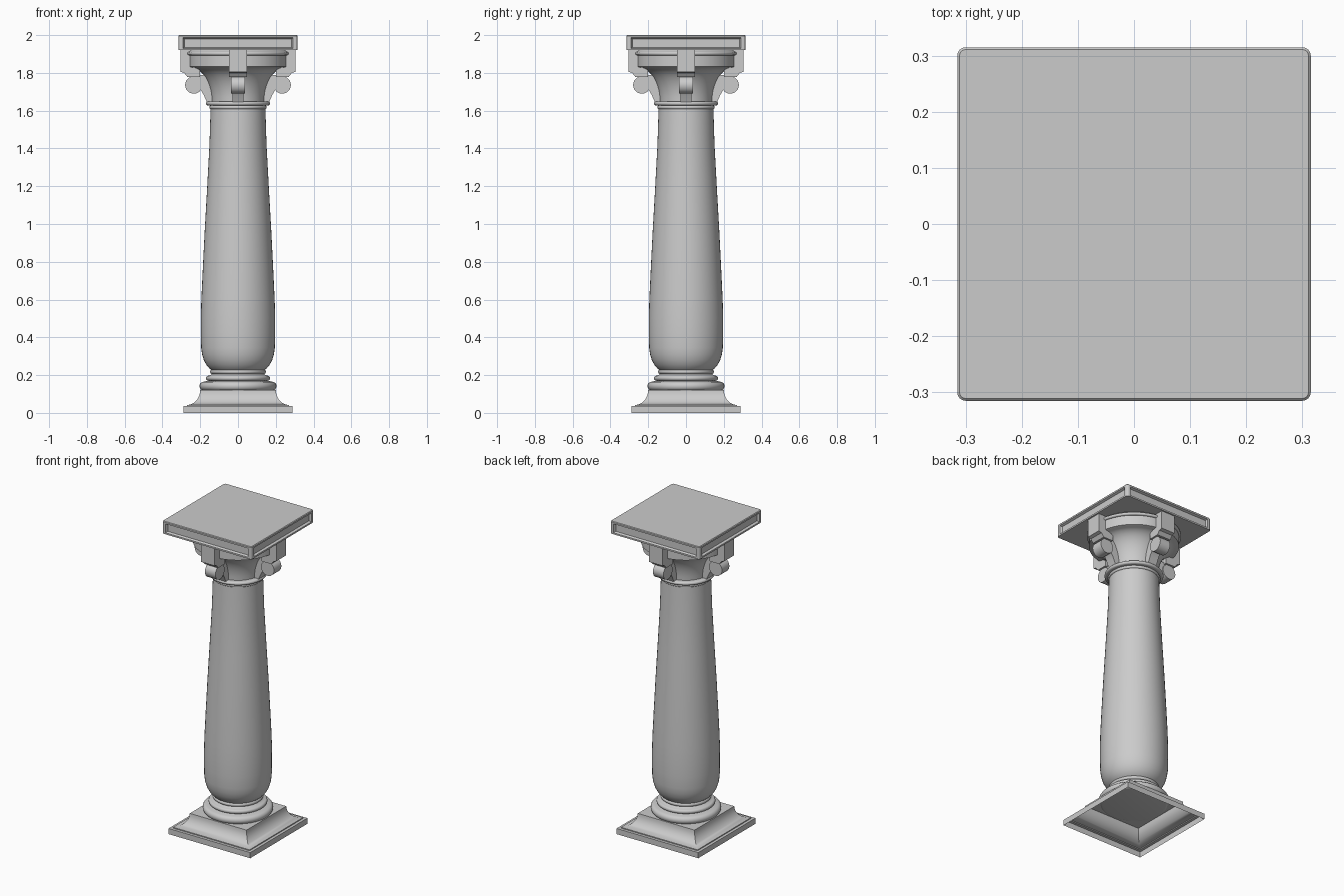
import bpy, bmesh, math

if "Cube" in bpy.data.objects:
    bpy.data.objects.remove(bpy.data.objects["Cube"])

stone = bpy.data.materials.new("grey stone")
stone.diffuse_color = (0.6, 0.6, 0.6, 1)
stone.use_nodes = True
stone.node_tree.nodes["Principled BSDF"].inputs["Base Color"].default_value = stone.diffuse_color


def finish(name, bm, smooth=True, normals=True):
    if normals:
        bmesh.ops.recalc_face_normals(bm, faces=bm.faces)
    me = bpy.data.meshes.new(name)
    bm.to_mesh(me)
    bm.free()
    ob = bpy.data.objects.new(name, me)
    bpy.context.collection.objects.link(ob)
    me.materials.append(stone)
    if smooth:
        bpy.ops.object.select_all(action='DESELECT')
        ob.select_set(True)
        bpy.context.view_layer.objects.active = ob
        bpy.ops.object.shade_smooth_by_angle(angle=math.radians(35))
    return ob


def loft(name, profile, sides, cap_bottom=True, cap_top=True, smooth=True):
    """Stack rings of (radius, z); four sides give a square of that half width."""
    bm = bmesh.new()
    k = math.sqrt(2) if sides == 4 else 1
    off = math.pi / 4 if sides == 4 else 0
    rings = [[bm.verts.new((r * k * math.cos(off + 2 * math.pi * i / sides),
                            r * k * math.sin(off + 2 * math.pi * i / sides), z))
              for i in range(sides)] for r, z in profile]
    for a, b in zip(rings, rings[1:]):
        for i in range(sides):
            j = (i + 1) % sides
            bm.faces.new((a[i], a[j], b[j], b[i]))
    if cap_bottom:
        bm.faces.new(rings[0][::-1])
    if cap_top:
        bm.faces.new(rings[-1])
    return finish(name, bm, smooth, normals=False)


def bulge(r, z0, z1, depth, n=8):
    """Half-round moulding between two heights."""
    return [(r - depth + depth * math.sin(math.pi * i / n),
             (z0 + z1) / 2 - (z1 - z0) / 2 * math.cos(math.pi * i / n))
            for i in range(n + 1)]


# Square plinth, a shell open underneath
cove = [(0.27 - 0.07 * math.sin(t * math.pi / 16),
         0.122 - 0.08 * math.cos(t * math.pi / 16)) for t in range(9)]
loft("plinth", [(0.288, 0), (0.288, 0.036), (0.27, 0.036)] + cove, 4, cap_bottom=False)

# Round base mouldings
loft("base_mouldings", bulge(0.204, 0.118, 0.165, 0.022) + [(0.17, 0.168)]
     + bulge(0.17, 0.17, 0.197, 0.014) + [(0.145, 0.201), (0.14, 0.205)]
     + bulge(0.148, 0.206, 0.23, 0.012), 48)

# Swelling shaft
loft("shaft", [(0.138, 0.225), (0.152, 0.236), (0.168, 0.255), (0.181, 0.28),
               (0.19, 0.31), (0.195, 0.345), (0.197, 0.42), (0.197, 0.5), (0.194, 0.6),
               (0.187, 0.75), (0.177, 0.95), (0.164, 1.18), (0.151, 1.42),
               (0.145, 1.615)], 48)

# Neck rings
loft("neck_ring", bulge(0.152, 1.608, 1.627, 0.008)
     + bulge(0.17, 1.627, 1.649, 0.012), 48)

# Flaring capital bell
flare = [(0.14 + 0.112 * (1 - math.cos(t * math.pi / 20)),
          1.645 + 0.185 * math.sin(t * math.pi / 20)) for t in range(11)]
loft("capital_bell", flare + [(0.26, 1.833), (0.26, 1.893)]
     + bulge(0.272, 1.893, 1.912, 0.009) + [(0.25, 1.925)], 48)


def bracket_part(name, outline, half, turn):
    """Extrude an (outward, z) outline sideways, turned about the column."""
    bm = bmesh.new()
    c, s = math.cos(turn), math.sin(turn)

    def row(w):
        return [bm.verts.new((x * c - w * s, x * s + w * c, z)) for x, z in outline]
    a, b = row(-half), row(half)
    n = len(outline)
    for i in range(n):
        j = (i + 1) % n
        bm.faces.new((a[i], a[j], b[j], b[i]))
    bm.faces.new(a[::-1])
    bm.faces.new(b)
    return finish(name, bm)


# Four brackets: upper block, curved tail and scroll roll
block = [(0.2, 1.922), (0.305, 1.922), (0.305, 1.806), (0.285, 1.8),
         (0.268, 1.778), (0.2, 1.778)]
tail = [(0.12, 1.79), (0.25, 1.79), (0.235, 1.74), (0.2, 1.715), (0.18, 1.68),
        (0.165, 1.646), (0.12, 1.646)]
roll = [(0.234 + 0.046 * math.cos(i * math.pi / 12),
         1.736 + 0.046 * math.sin(i * math.pi / 12)) for i in range(24)]
for i in range(4):
    turn = i * math.pi / 2
    bracket_part(f"bracket_block_{i}", block, 0.048, turn)
    bracket_part(f"bracket_tail_{i}", tail, 0.030, turn)
    bracket_part(f"bracket_scroll_{i}", roll, 0.037, turn)

# Top slab with rounded corners and a sunk panel on each side
bm = bmesh.new()
bmesh.ops.create_cube(bm, size=1)
for v in bm.verts:
    v.co = (v.co.x * 0.63, v.co.y * 0.63, 1.96 + v.co.z * 0.08)
upright = [e for e in bm.edges if abs(e.verts[0].co.z - e.verts[1].co.z) > 0.01]
bmesh.ops.bevel(bm, geom=upright, offset=0.015, segments=4, profile=0.5, affect='EDGES')
rim = [e for e in bm.edges if all(v.co.z > 1.999 for v in e.verts)]
bmesh.ops.bevel(bm, geom=rim, offset=0.004, segments=1, affect='EDGES')
bm.normal_update()
sides = [f for f in bm.faces if abs(f.normal.z) < 0.1 and f.calc_area() > 0.02]
bmesh.ops.inset_individual(bm, faces=sides, thickness=0.014)
bmesh.ops.inset_individual(bm, faces=sides, thickness=0.008, depth=-0.014)
finish("top_slab", bm, smooth=False)
